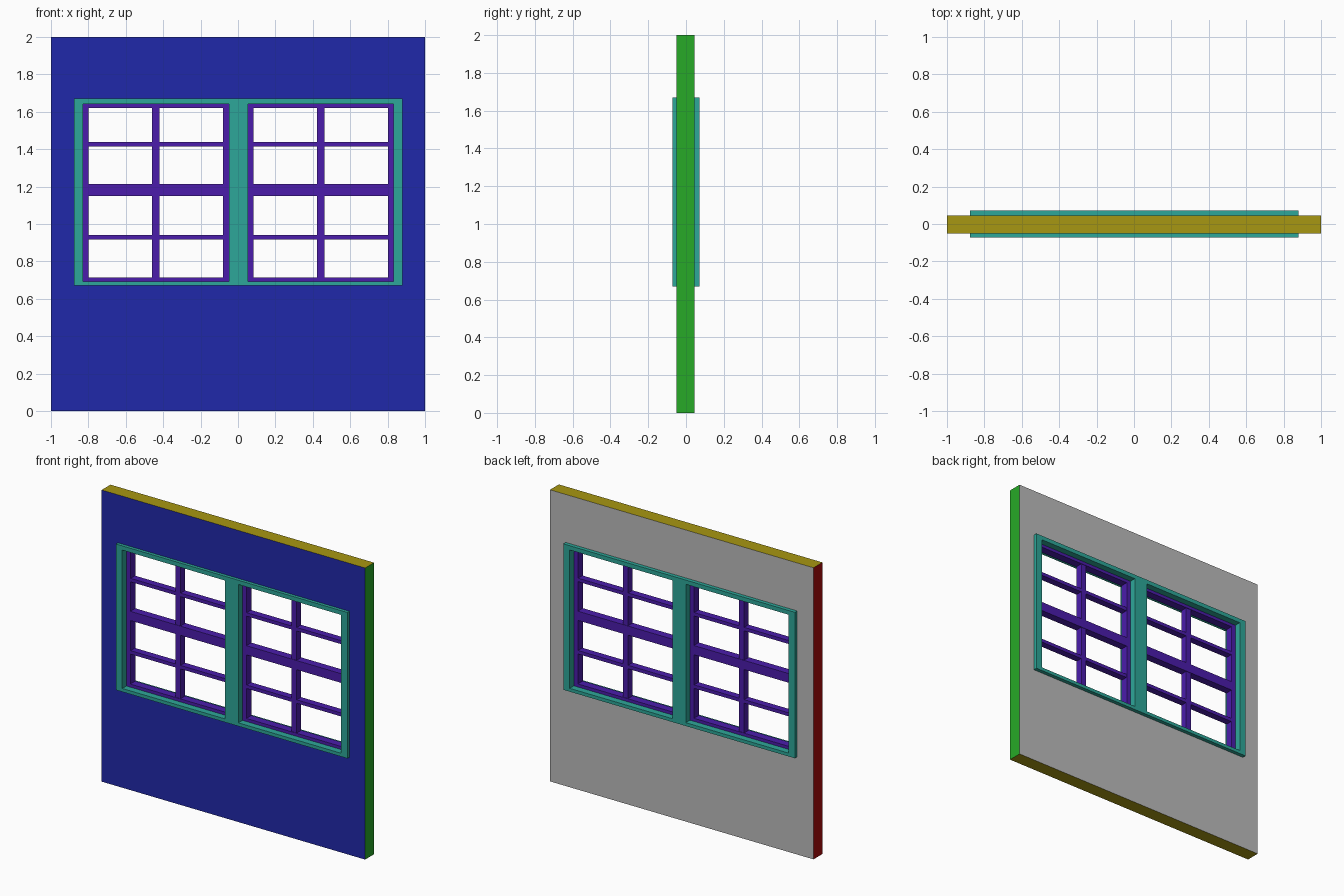
import bpy
import bmesh
from mathutils import Vector

if "Cube" in bpy.data.objects:
    bpy.data.objects.remove(bpy.data.objects["Cube"])


def material(name, rgb):
    m = bpy.data.materials.new(name)
    m.diffuse_color = (*rgb, 1)
    m.use_nodes = True
    m.node_tree.nodes["Principled BSDF"].inputs["Base Color"].default_value = m.diffuse_color
    return m


def panel(name, outer, holes, depth, mats):
    """Rectangular plate in the XZ plane with rectangular holes (x0, x1, z0, z1)."""
    rects = [outer] + holes
    xs = sorted({v for r in rects for v in r[:2]})
    zs = sorted({v for r in rects for v in r[2:]})
    bm = bmesh.new()
    verts = {(x, z): bm.verts.new((x, -depth, z)) for x in xs for z in zs}
    for x0, x1 in zip(xs, xs[1:]):
        for z0, z1 in zip(zs, zs[1:]):
            cx, cz = (x0 + x1) / 2, (z0 + z1) / 2
            if not any(h[0] < cx < h[1] and h[2] < cz < h[3] for h in holes):
                bm.faces.new([verts[p] for p in ((x0, z0), (x1, z0), (x1, z1), (x0, z1))])
    bmesh.ops.delete(bm, geom=[v for v in bm.verts if not v.link_faces], context='VERTS')
    ext = bmesh.ops.extrude_face_region(bm, geom=bm.faces[:], use_keep_orig=True)
    moved = [g for g in ext['geom'] if isinstance(g, bmesh.types.BMVert)]
    bmesh.ops.translate(bm, verts=moved, vec=(0, 2 * depth, 0))
    bmesh.ops.recalc_face_normals(bm, faces=bm.faces[:])
    me = bpy.data.meshes.new(name)
    bm.to_mesh(me)
    bm.free()
    for m in mats:
        me.materials.append(m)
    ob = bpy.data.objects.new(name, me)
    bpy.context.collection.objects.link(ob)
    return ob


def bar(name, x0, x1, z0, z1, depth, mat):
    return panel(name, (x0, x1, z0, z1), [], depth, [mat])


blue = material("front_blue", (0.0144, 0.022, 0.40))
green = material("right_green", (0.02, 0.40, 0.02))
olive = material("edge_olive", (0.39, 0.31, 0.006))
red = material("left_red", (0.40, 0.003, 0.003))
grey = material("back_grey", (0.5, 0.5, 0.5))
teal = material("frame_teal", (0.027, 0.39, 0.32))
purple = material("sash_purple", (0.07, 0.012, 0.41))

# wall with a colour for each side
FRAME = (-0.876, 0.880, 0.670, 1.671)
wall = panel("wall", (-1, 1, 0, 2), [FRAME], 0.048, [blue, green, olive, red, grey])
wall.location.y = -0.002
sides = [(0, -1, 0), (1, 0, 0), (0, 0, 1), (-1, 0, 0), (0, 1, 0)]
for p in wall.data.polygons:
    fits = [p.normal.dot(Vector(s)) for s in sides]
    p.material_index = fits.index(max(fits)) if max(fits) > 0.5 else 2

# window frame with two openings
Z0, Z1 = 0.693, 1.642
openings = [(-0.828, -0.049, Z0, Z1), (0.053, 0.832, Z0, Z1)]
panel("window_frame", FRAME, openings, 0.072, [teal])

# sashes with meeting rail and glazing bars
for side, (x0, x1, z0, z1) in zip(("left", "right"), openings):
    a, b = x0 + 0.03, x1 - 0.03
    mid = (x0 + x1) / 2
    panes = [(a, b, z0 + 0.021, 1.15), (a, b, 1.213, z1 - 0.021)]
    panel(side + "_sash", (x0, x1, z0, z1), panes, 0.027, [purple])
    for label, pane, zc in zip(("lower", "upper"), panes, (0.93, 1.426)):
        name = f"{side}_{label}_"
        bar(name + "upright_bar", mid - 0.02, mid + 0.02, pane[2], pane[3], 0.024, purple)
        bar(name + "cross_bar_a", a, mid - 0.02, zc - 0.012, zc + 0.012, 0.024, purple)
        bar(name + "cross_bar_b", mid + 0.02, b, zc - 0.012, zc + 0.012, 0.024, purple)
